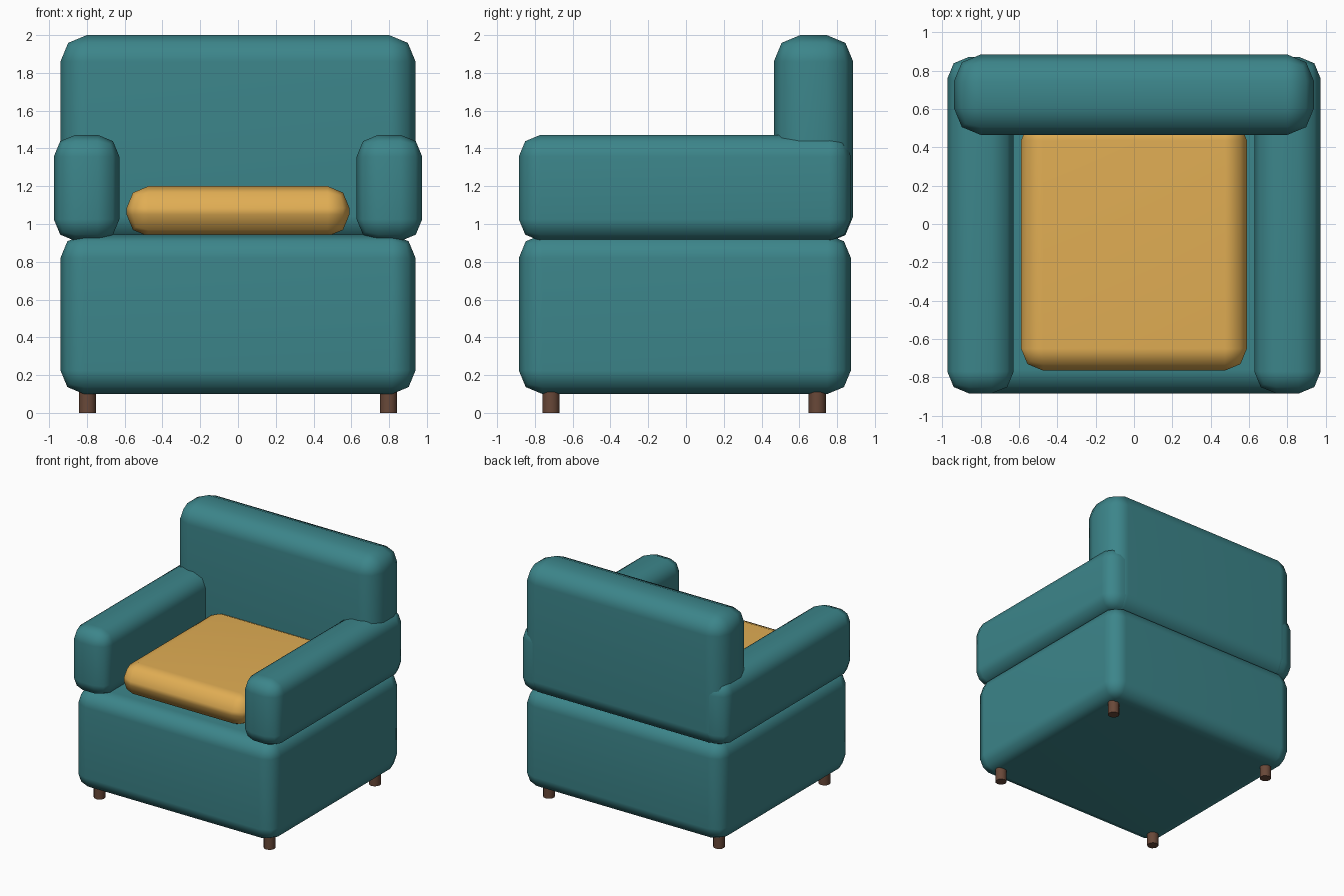
import bpy
import bmesh
import math

if "Cube" in bpy.data.objects:
    bpy.data.objects.remove(bpy.data.objects["Cube"], do_unlink=True)


def make_material(name, colour):
    mat = bpy.data.materials.new(name)
    mat.use_nodes = True
    mat.diffuse_color = (*colour, 1)
    mat.node_tree.nodes["Principled BSDF"].inputs["Base Color"].default_value = (*colour, 1)
    return mat


teal = make_material("teal fabric", (0.045, 0.235, 0.255))
mustard = make_material("mustard fabric", (0.75, 0.42, 0.088))
wood = make_material("dark wood", (0.14, 0.065, 0.04))


def add_object(name, bm, mat):
    mesh = bpy.data.meshes.new(name)
    bm.to_mesh(mesh)
    bm.free()
    mesh.materials.append(mat)
    obj = bpy.data.objects.new(name, mesh)
    bpy.context.collection.objects.link(obj)
    return obj


def padded_box(name, low, high, radius, mat):
    """Box between two corners with rounded, softly shaded edges."""
    bm = bmesh.new()
    bmesh.ops.create_cube(bm, size=1)
    for v in bm.verts:
        v.co = [high[i] if v.co[i] > 0 else low[i] for i in range(3)]
    bmesh.ops.bevel(bm, geom=bm.edges[:], offset=radius, segments=2,
                    profile=0.5, affect='EDGES', clamp_overlap=True)
    for f in bm.faces:
        f.smooth = True
    obj = add_object(name, bm, mat)
    # Keep the large panels flat
    weighted = obj.modifiers.new("Panel normals", 'WEIGHTED_NORMAL')
    weighted.keep_sharp = True
    return obj


# Upholstered body
padded_box("seat_base", (-0.94, -0.885, 0.10), (0.94, 0.873, 0.945), 0.125, teal)
padded_box("backrest", (-0.94, 0.465, 0.90), (0.94, 0.885, 2.0), 0.14, teal)
padded_box("seat_cushion", (-0.59, -0.765, 0.935), (0.59, 0.55, 1.2), 0.115, mustard)

# Armrests
for side, label in ((1, "left"), (-1, "right")):
    xs = sorted((side * 0.628, side * 0.975))
    padded_box(label + "_armrest", (xs[0], -0.885, 0.91), (xs[1], 0.873, 1.472), 0.115, teal)

# Legs
for side, label in ((1, "left"), (-1, "right")):
    for y, end in ((-0.715, "front"), (0.695, "back")):
        bm = bmesh.new()
        bmesh.ops.create_cone(bm, cap_ends=True, segments=12, radius1=0.046,
                              radius2=0.046, depth=0.14)
        bmesh.ops.translate(bm, verts=bm.verts, vec=(side * 0.797, y, 0.07))
        leg = add_object(end + "_" + label + "_leg", bm, wood)
        bpy.ops.object.select_all(action='DESELECT')
        leg.select_set(True)
        bpy.context.view_layer.objects.active = leg
        bpy.ops.object.shade_smooth_by_angle(angle=math.radians(40))
